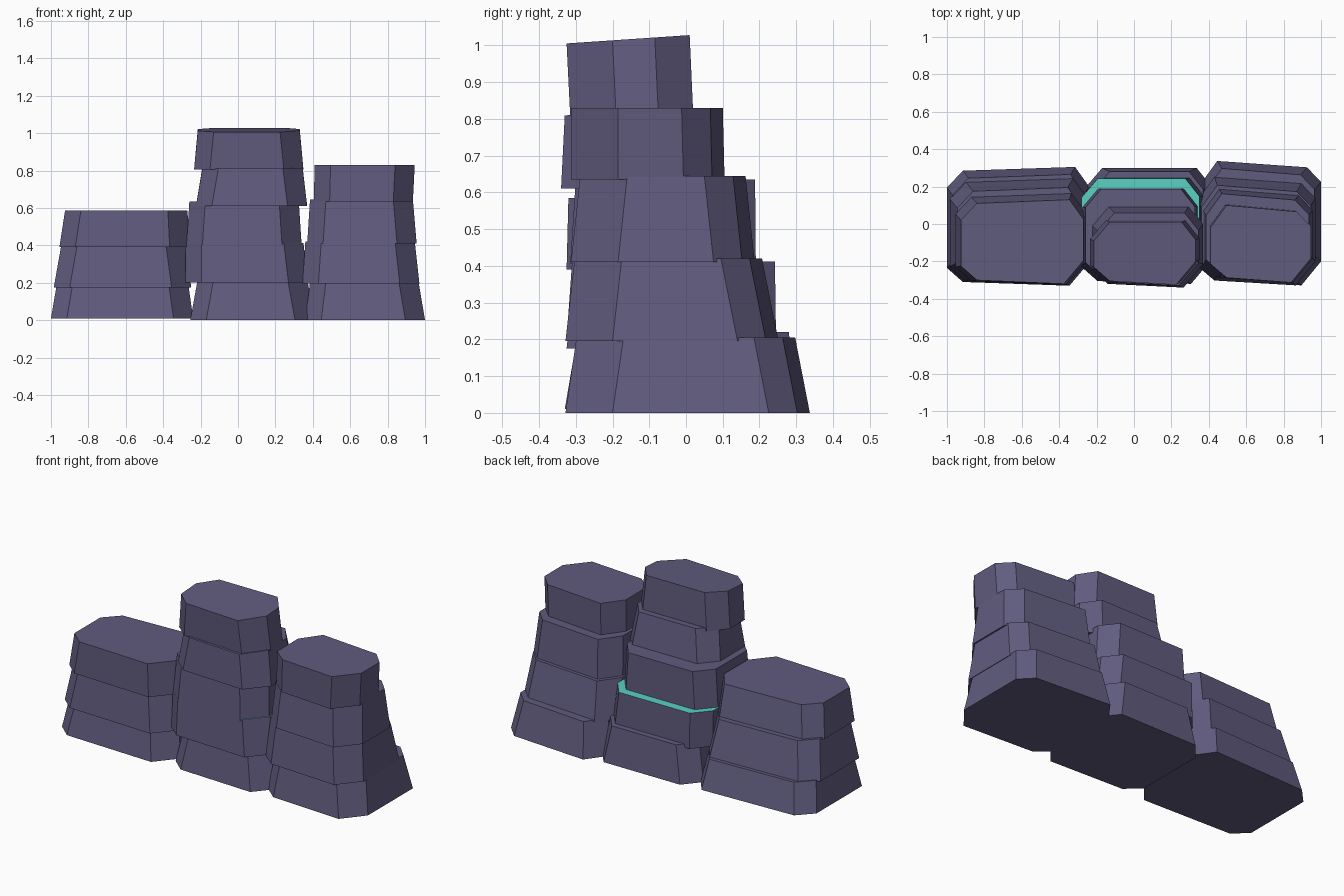
import bpy, bmesh

if "Cube" in bpy.data.objects:
    bpy.data.objects.remove(bpy.data.objects["Cube"])

def material(name, rgb):
    m = bpy.data.materials.new(name)
    m.diffuse_color = (*rgb, 1)
    m.use_nodes = True
    m.node_tree.nodes["Principled BSDF"].inputs["Base Color"].default_value = m.diffuse_color
    return m

STONE = material("dusky purple stone", (0.118, 0.106, 0.21))
TEAL = material("teal seam", (0.10, 0.64, 0.54))

def ring(x0, x1, y0, y1, fskew, bskew):
    """Eight-sided outline: rectangle with cut corners and slightly skewed front and back."""
    c = 0.085
    return [(x0 + c, y0 - fskew), (x1 - c - 0.02, y0 + fskew),
            (x1, y0 + 0.115), (x1, y1 - 0.095),
            (x1 - c + 0.01, y1 + bskew), (x0 + c, y1 - bskew),
            (x0, y1 - 0.10), (x0, y0 + 0.085)]

def block(name, z, bottom, top, skew, tilt=0.0, seam=False):
    """Tapered stone; tilt lowers the front edge of the top."""
    bm = bmesh.new()
    lo = [bm.verts.new((x, y, z[0])) for x, y in ring(*bottom, *skew)]
    y0, y1 = top[2], top[3]
    hi = [bm.verts.new((x, y, z[1] - tilt * (y1 - y) / (y1 - y0)))
          for x, y in ring(*top, *skew)]
    bm.faces.new(lo[::-1])
    cap = bm.faces.new(hi)
    for i in range(8):
        j = (i + 1) % 8
        bm.faces.new((lo[i], lo[j], hi[j], hi[i]))
    if seam:
        cap.material_index = 1
    me = bpy.data.meshes.new(name)
    bm.to_mesh(me)
    bm.free()
    me.materials.append(STONE)
    if seam:
        me.materials.append(TEAL)
    ob = bpy.data.objects.new(name, me)
    bpy.context.collection.objects.link(ob)

# Left column: three wide stones
skew = (-0.01, 0.01)
block("left_stone_1", (0.01, 0.185), (-1.0, -0.24, -0.32, 0.295), (-0.97, -0.265, -0.29, 0.255), skew)
block("left_stone_2", (0.175, 0.40), (-0.985, -0.25, -0.315, 0.235), (-0.945, -0.28, -0.29, 0.185), skew)
block("left_stone_3", (0.39, 0.585), (-0.955, -0.26, -0.315, 0.155), (-0.925, -0.27, -0.31, 0.12), skew)

# Middle column: five stones, with a teal seam on the second
skew = (-0.01, 0.0)
block("middle_stone_1", (0.0, 0.22), (-0.255, 0.41, -0.31, 0.30), (-0.215, 0.37, -0.28, 0.28), skew)
block("middle_stone_2", (0.20, 0.412), (-0.28, 0.375, -0.315, 0.245), (-0.28, 0.35, -0.30, 0.242), skew, seam=True)
block("middle_stone_3", (0.405, 0.635), (-0.275, 0.34, -0.305, 0.19), (-0.26, 0.325, -0.29, 0.188), skew)
block("middle_stone_4", (0.61, 0.825), (-0.225, 0.37, -0.33, 0.095), (-0.19, 0.345, -0.32, 0.06), skew, 0.015)
block("middle_stone_5", (0.805, 1.028), (-0.235, 0.35, -0.305, 0.02), (-0.215, 0.33, -0.315, 0.01), skew, 0.022)

# Right column: four stones
skew = (-0.013, -0.017)
block("right_stone_1", (0.0, 0.205), (0.36, 1.0, -0.315, 0.32), (0.385, 0.965, -0.285, 0.28), skew)
block("right_stone_2", (0.195, 0.42), (0.345, 0.97, -0.315, 0.235), (0.36, 0.945, -0.29, 0.19), skew)
block("right_stone_3", (0.41, 0.645), (0.37, 0.955, -0.30, 0.17), (0.385, 0.935, -0.275, 0.145), skew)
block("right_stone_4", (0.635, 0.83), (0.405, 0.935, -0.30, 0.088), (0.41, 0.945, -0.30, 0.083), skew)
